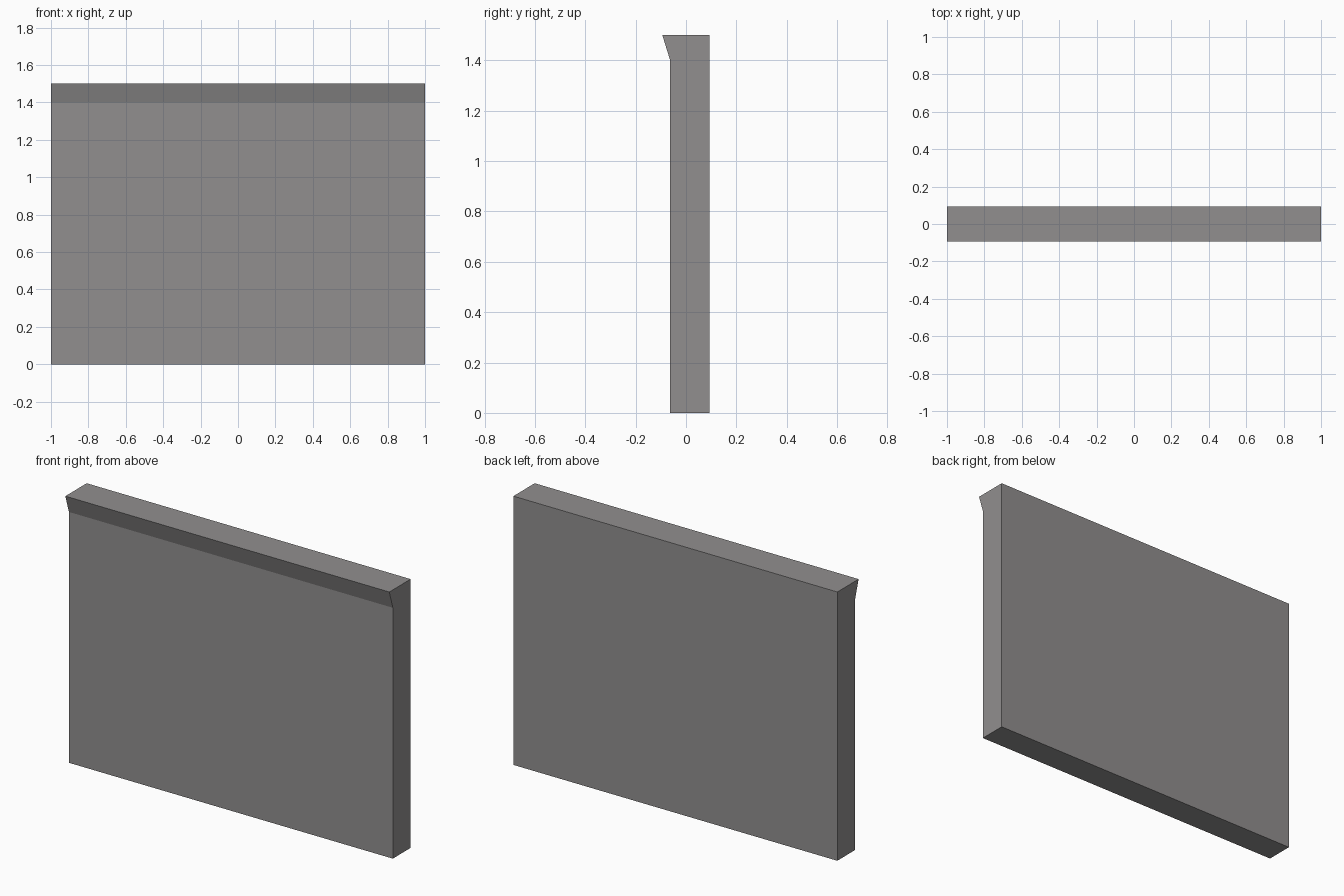
import bpy
import bmesh

if "Cube" in bpy.data.objects:
    bpy.data.objects.remove(bpy.data.objects["Cube"])

# Single flat colour
grey = bpy.data.materials.new("warm grey")
grey.diffuse_color = (0.285, 0.275, 0.275, 1.0)
grey.use_nodes = True
grey.node_tree.nodes["Principled BSDF"].inputs["Base Color"].default_value = grey.diffuse_color


def extrude_profile(name, profile, half_width, material):
    """Extrude a (y, z) outline along x into a closed solid."""
    bm = bmesh.new()
    face = bm.faces.new([bm.verts.new((-half_width, y, z)) for y, z in profile])
    result = bmesh.ops.extrude_face_region(bm, geom=[face])
    moved = [g for g in result["geom"] if isinstance(g, bmesh.types.BMVert)]
    bmesh.ops.translate(bm, verts=moved, vec=(2 * half_width, 0, 0))
    bmesh.ops.recalc_face_normals(bm, faces=bm.faces)
    mesh = bpy.data.meshes.new(name)
    bm.to_mesh(mesh)
    bm.free()
    mesh.materials.append(material)
    obj = bpy.data.objects.new(name, mesh)
    bpy.context.collection.objects.link(obj)
    return obj


# Wall panel with a sloped lip along the front top edge
BACK, FRONT, LIP = 0.094, -0.063, -0.094
HEIGHT, LIP_START = 1.5, 1.4
extrude_profile("wall_panel", [
    (BACK, 0), (BACK, HEIGHT), (LIP, HEIGHT), (FRONT, LIP_START), (FRONT, 0),
], 1.0, grey)
